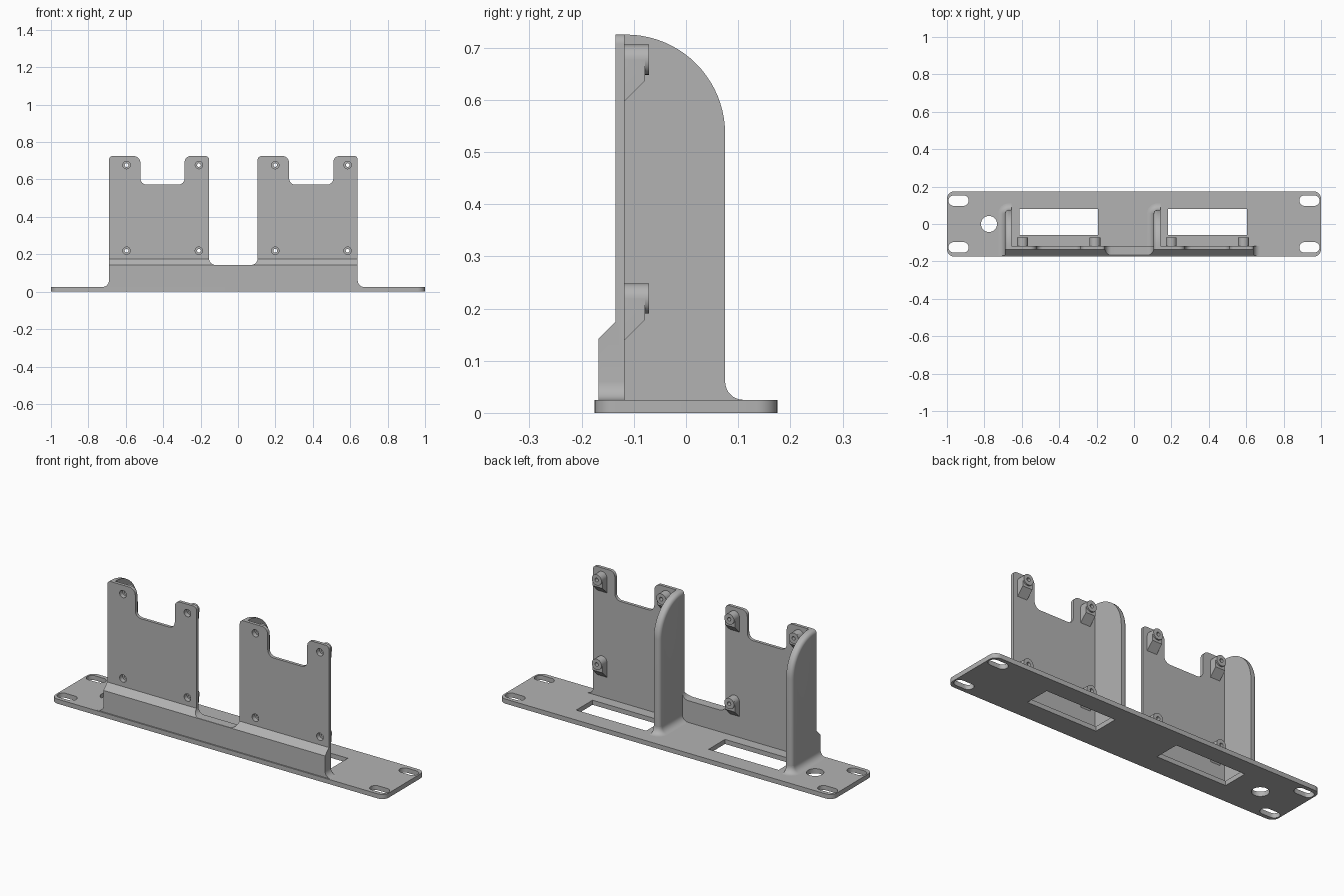
import bpy, bmesh, math
from mathutils import Vector

if "Cube" in bpy.data.objects:
    bpy.data.objects.remove(bpy.data.objects["Cube"], do_unlink=True)

grey = bpy.data.materials.new("plain grey")
grey.use_nodes = True
grey.diffuse_color = (0.45, 0.45, 0.45, 1)
grey.node_tree.nodes["Principled BSDF"].inputs["Base Color"].default_value = (0.45, 0.45, 0.45, 1)


def rounded(corners, seg=8):
    """Outline from (u, v, radius) corners; a zero radius stays sharp."""
    out, n = [], len(corners)
    for i, (u, v, r) in enumerate(corners):
        p = Vector((u, v))
        if r <= 0:
            out.append((u, v))
            continue
        a = (Vector(corners[i - 1][:2]) - p).normalized()
        b = (Vector(corners[(i + 1) % n][:2]) - p).normalized()
        half = a.angle(b) / 2
        mid = p + (a + b).normalized() * r / math.sin(half)
        s = p + a * r / math.tan(half) - mid
        e = p + b * r / math.tan(half) - mid
        sweep = s.angle_signed(e)
        for k in range(seg + 1):
            t = -sweep * k / seg
            out.append((mid.x + s.x * math.cos(t) - s.y * math.sin(t),
                        mid.y + s.x * math.sin(t) + s.y * math.cos(t)))
    return out


def circle(u, v, r, n=32):
    return [(u + r * math.cos(math.tau * i / n), v + r * math.sin(math.tau * i / n)) for i in range(n)]


def place(outline, axis, w):
    """Put a 2D outline across the given axis at distance w."""
    return [{"x": (w, u, v), "y": (u, w, v), "z": (u, v, w)}[axis] for u, v in outline]


def loft(name, rings):
    bm = bmesh.new()
    loops = [[bm.verts.new(p) for p in ring] for ring in rings]
    n = len(loops[0])
    for lo, hi in zip(loops, loops[1:]):
        for i in range(n):
            j = (i + 1) % n
            bm.faces.new((lo[i], lo[j], hi[j], hi[i]))
    bm.faces.new(loops[0][::-1])
    bm.faces.new(loops[-1])
    bmesh.ops.recalc_face_normals(bm, faces=bm.faces)
    mesh = bpy.data.meshes.new(name)
    bm.to_mesh(mesh)
    bm.free()
    mesh.materials.append(grey)
    obj = bpy.data.objects.new(name, mesh)
    bpy.context.collection.objects.link(obj)
    return obj


def prism(name, outline, axis, a, b):
    return loft(name, [place(outline, axis, a), place(outline, axis, b)])


def combine(obj, other, operation="DIFFERENCE"):
    mod = obj.modifiers.new("cut", "BOOLEAN")
    mod.operation, mod.solver, mod.object = operation, "EXACT", other
    bpy.context.view_layer.objects.active = obj
    bpy.ops.object.modifier_apply(modifier=mod.name)
    bpy.data.objects.remove(other, do_unlink=True)


def box(u0, u1, v0, v1, r=0):
    return rounded([(u0, v0, r), (u1, v0, r), (u1, v1, r), (u0, v1, r)])


TOP, BACK, BASE = 0.725, -0.118, 0.025
PANELS = (-0.69, 0.105)   # outer edge of each upright panel
WIDTH = 0.535

# base plate with mounting slots, cable hole and windows
base = prism("base_plate", box(-1, 1, -0.175, 0.175, 0.04), "z", 0, BASE)
holes = [circle(-0.775, 0, 0.043)]
for x in (-0.938, 0.938):
    for y in (-0.125, 0.125):
        holes.append(box(x - 0.054, x + 0.054, y - 0.028, y + 0.028, 0.0279))
for x in PANELS:
    holes.append(box(x + 0.078, x + 0.498, -0.06, 0.08))
for h in holes:
    combine(base, prism("cutter", h, "z", -0.1, 0.1))

# upright wall: front outline crossed with the stepped side section
outline = [(-0.725, 0.01, 0), (-0.725, BASE, 0), (-0.69, BASE, 0.0349)]
for x in PANELS:
    outline += [(x, TOP, 0.02), (x + 0.168, TOP, 0.035), (x + 0.168, 0.572, 0.035),
                (x + 0.405, 0.572, 0.035), (x + 0.405, TOP, 0.03), (x + WIDTH, TOP, 0.018)]
    if x < 0:
        outline += [(x + WIDTH, 0.143, 0.035), (PANELS[1], 0.143, 0.035)]
outline += [(0.64, BASE, 0.0349), (0.675, BASE, 0), (0.675, 0.01, 0)]
wall = prism("upright_wall", rounded(outline), "y", -0.3, 0.1)
section = [(-0.168, 0), (BACK, 0), (BACK, 0.8), (-0.135, 0.8), (-0.135, 0.175), (-0.168, 0.142)]
combine(wall, prism("cutter", section, "x", -0.9, 0.9), "INTERSECT")

screws = [(x + dx, z) for x in PANELS for dx in (0.094, 0.481) for z in (0.219, 0.677)]
parts = [base, wall]


def drill(obj, x, z):
    """Through hole with a wider recess at the front."""
    combine(obj, prism("cutter", circle(x, z, 0.01, 20), "y", -0.2, 0))
    combine(obj, prism("cutter", circle(x, z, 0.02, 24), "y", -0.2, BACK + 0.008))


# screw bosses with sloping undersides
for x, z in screws:
    drill(wall, x, z)
    r = 0.029
    boss = prism("screw_boss", rounded([(x - r, z - 0.09, 0), (x + r, z - 0.09, 0),
                 (x + r, z + r, r * 0.99), (x - r, z + r, r * 0.99)]), "y", BACK - 0.002, -0.079)
    slope = [(BACK - 0.01, z - 0.09), (-0.07, z - 0.032), (-0.03, z - 0.032), (-0.03, z - 0.15),
             (BACK - 0.01, z - 0.15)]
    combine(boss, prism("cutter", slope, "x", x - 0.1, x + 0.1))
    combine(boss, prism("cutter", circle(x, z, r), "y", -0.085, -0.071), "UNION")
    drill(boss, x, z)
    parts.append(boss)

# side ribs, rounded along the outer edge, with a flared foot
for x in PANELS:
    inner, soft, rear = x + 0.036, 0.02, 0.075
    rings = []
    for k in range(9):
        t = math.radians(90 * k / 8)
        d = soft * (1 - math.sin(t))
        side = rounded([(BACK, 0.01, 0), (rear - d, 0.01, 0), (rear - d, TOP - d, 0.19 - d),
                        (BACK, TOP - d, 0)], 20)
        rings.append(place(side, "x", x + soft * (1 - math.cos(t))))
    rings.append(place(side, "x", inner))
    parts.append(loft("side_rib", rings))

    flare, rings = 0.035, []
    for k in range(9):
        t = math.radians(90 * k / 8)
        d = flare * (1 - math.sin(t))
        foot = rounded([(x - d, BACK, 0), (inner, BACK, 0), (inner, rear + d, 0),
                        (x - d, rear + d, soft + d)])
        rings.append(place(foot, "z", BASE + flare * (1 - math.cos(t))))
    parts.append(loft("rib_foot", rings))

# smooth curved faces, keep edges crisp
bpy.ops.object.select_all(action="DESELECT")
for obj in parts:
    obj.select_set(True)
bpy.context.view_layer.objects.active = base
bpy.ops.object.shade_smooth_by_angle(angle=math.radians(30))
